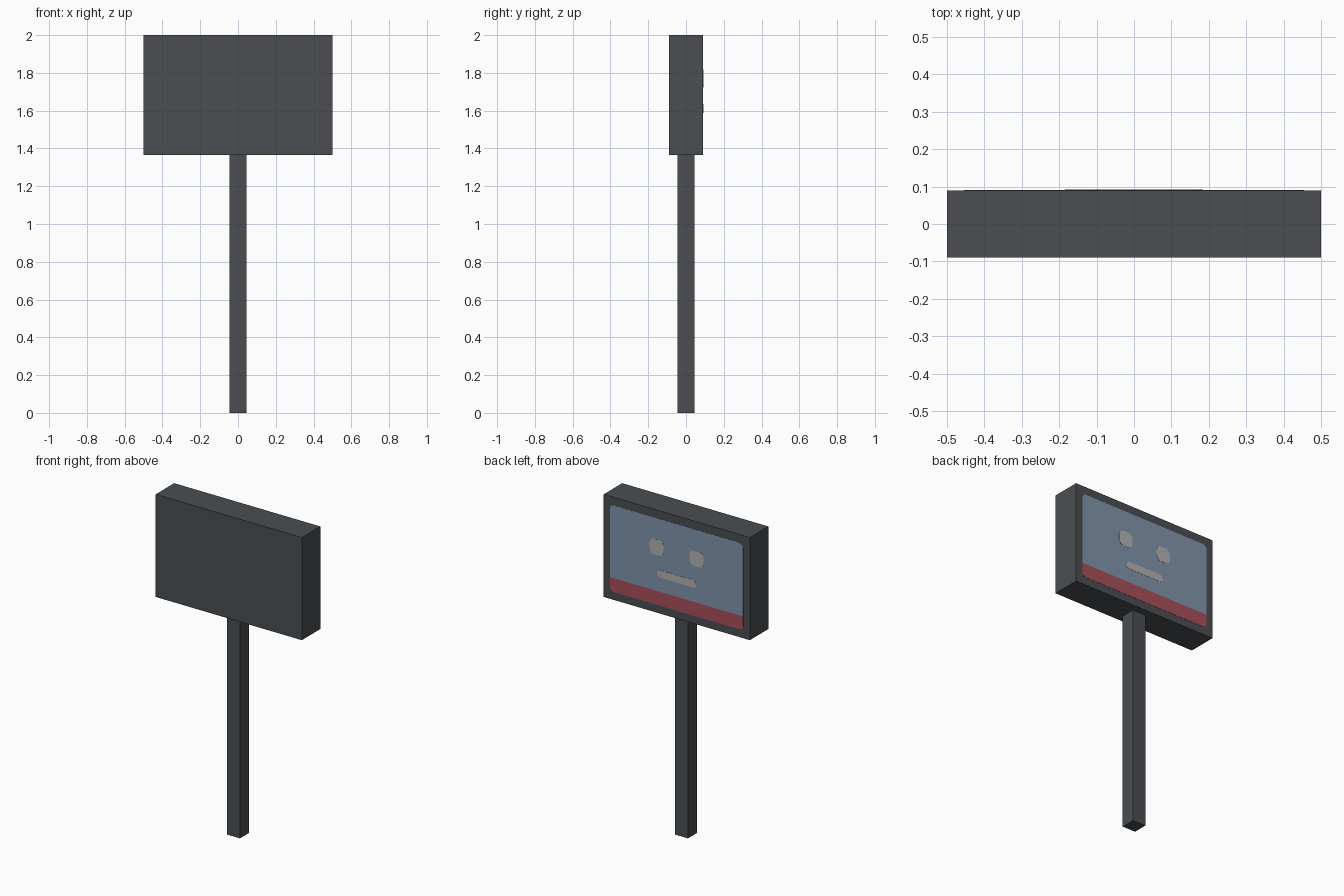
import bpy, bmesh, math

if "Cube" in bpy.data.objects:
    bpy.data.objects.remove(bpy.data.objects["Cube"])


def material(name, rgb):
    m = bpy.data.materials.new(name)
    m.diffuse_color = (*rgb, 1)
    m.use_nodes = True
    m.node_tree.nodes["Principled BSDF"].inputs["Base Color"].default_value = m.diffuse_color
    return m


DARK = material("dark grey", (0.069, 0.076, 0.084))
BLUE = material("screen blue", (0.216, 0.296, 0.413))
RED = material("stripe red", (0.392, 0.080, 0.100))
GREY = material("light grey", (0.445, 0.445, 0.445))


def add_object(name, bm, mat):
    bmesh.ops.recalc_face_normals(bm, faces=bm.faces)
    me = bpy.data.meshes.new(name)
    bm.to_mesh(me)
    bm.free()
    me.materials.append(mat)
    ob = bpy.data.objects.new(name, me)
    bpy.context.collection.objects.link(ob)


def box(name, half_x, half_y, z0, z1, mat):
    bm = bmesh.new()
    bmesh.ops.create_cube(bm, size=1)
    for v in bm.verts:
        v.co.x *= 2 * half_x
        v.co.y *= 2 * half_y
        v.co.z = z0 + (v.co.z + 0.5) * (z1 - z0)
    add_object(name, bm, mat)


def plate(name, x, half_x, z0, z1, r_top, r_bottom, y0, y1, mat, steps=4):
    """Thin plate on the back face with rounded top and bottom corners."""
    bm = bmesh.new()
    outline = []
    for i, (sx, sz) in enumerate([(1, 1), (-1, 1), (-1, -1), (1, -1)]):
        r = r_top if sz > 0 else r_bottom
        cx = x + sx * (half_x - r)
        cz = z1 - r if sz > 0 else z0 + r
        n = steps if r else 0
        for k in range(n + 1):
            a = math.pi / 2 * (i + k / max(n, 1))
            outline.append((cx + r * math.cos(a), cz + r * math.sin(a)))
    face = bm.faces.new([bm.verts.new((px, y0, pz)) for px, pz in outline])
    top = bmesh.ops.extrude_face_region(bm, geom=[face])["geom"]
    for v in top:
        if isinstance(v, bmesh.types.BMVert):
            v.co.y = y1
    add_object(name, bm, mat)


# Post and display housing
box("post", 0.045, 0.045, 0, 1.365, DARK)
box("housing", 0.5, 0.09, 1.365, 2, DARK)

# Screen with a stripe along its lower edge
plate("screen", 0, 0.455, 1.50, 1.95, 0.025, 0, 0.089, 0.0912, BLUE)
plate("screen_stripe", 0, 0.455, 1.414, 1.50, 0, 0.025, 0.089, 0.0912, RED)

# Face shown on the screen
for side, x in (("left", -0.137), ("right", 0.137)):
    plate(side + "_eye", x, 0.048, 1.723, 1.819, 0.03, 0.03, 0.0905, 0.0924, GREY)
plate("mouth", 0, 0.133, 1.588, 1.634, 0.02, 0.02, 0.0905, 0.0924, GREY)
